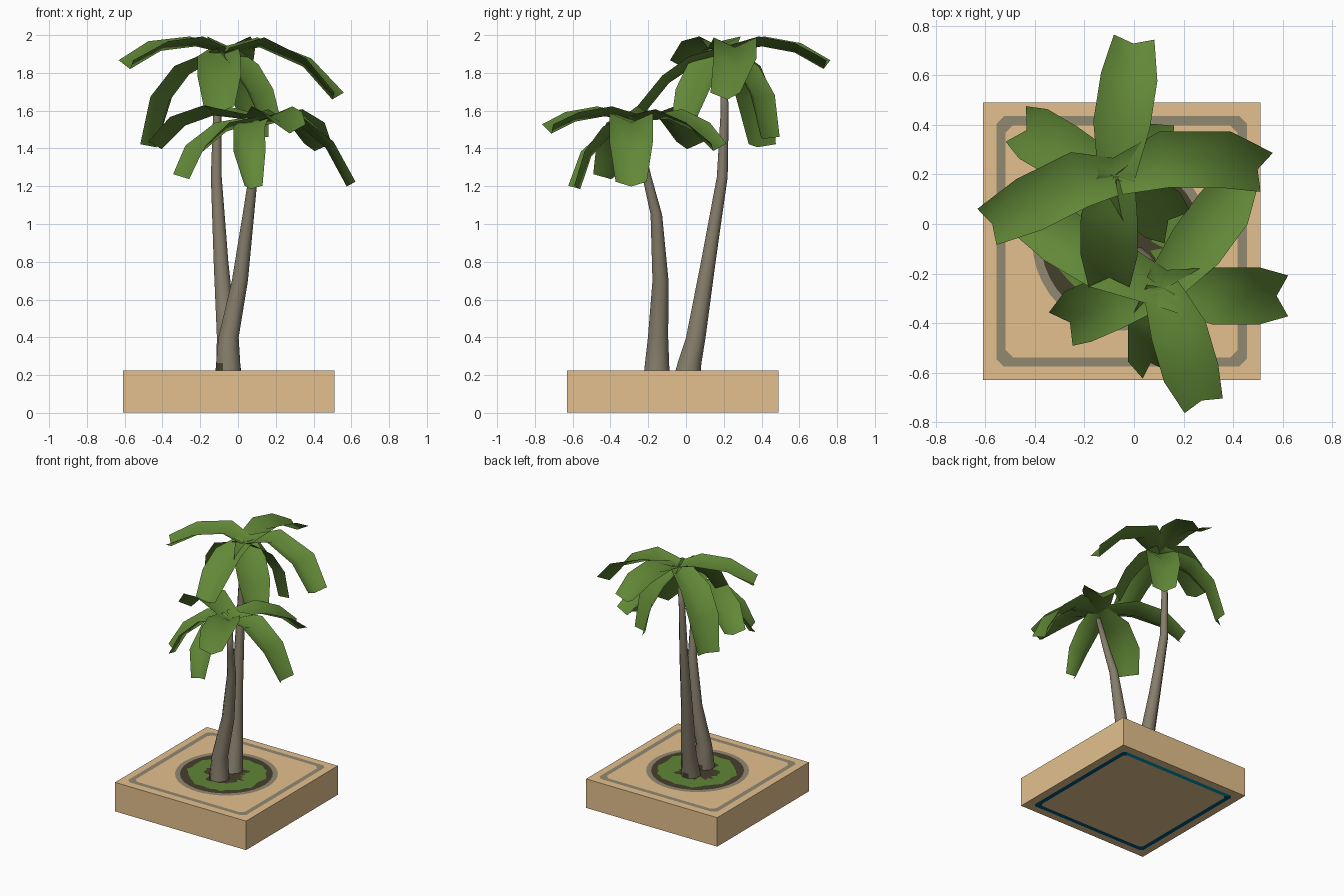
import bpy, math, random
from mathutils import Vector

if "Cube" in bpy.data.objects:
    bpy.data.objects.remove(bpy.data.objects["Cube"])

random.seed(4)
UP = Vector((0, 0, 1))
CX, CY = -0.05, -0.07      # middle of the planter
TOP = 0.225                # planter height


def material(name, r, g, b):
    m = bpy.data.materials.new(name)
    m.diffuse_color = (r, g, b, 1)
    m.use_nodes = True
    m.node_tree.nodes["Principled BSDF"].inputs["Base Color"].default_value = m.diffuse_color
    return m


SAND = material("sand", 0.77, 0.53, 0.27)
GREY = material("grey_stone", 0.285, 0.250, 0.165)
SOIL = material("dark_soil", 0.060, 0.050, 0.024)
GRASS = material("grass", 0.115, 0.240, 0.035)
BARK = material("bark", 0.235, 0.205, 0.145)
LEAF = material("leaf_green", 0.120, 0.245, 0.038)
NAVY = material("navy", 0.0, 0.09, 0.19)
TEAL = material("teal", 0.0, 0.33, 0.48)


def add_mesh(name, verts, faces, mats, ids=None, smooth=False):
    me = bpy.data.meshes.new(name)
    me.from_pydata([tuple(v) for v in verts], [], faces)
    for m in mats:
        me.materials.append(m)
    for i, p in enumerate(me.polygons):
        p.material_index = ids[i] if ids else 0
        p.use_smooth = smooth
    ob = bpy.data.objects.new(name, me)
    bpy.context.collection.objects.link(ob)
    return ob


def rings(name, loops, z, mats, filled=False):
    """Flat bands between successive outlines, one material per band."""
    n = len(loops[0])
    verts = [(x, y, z) for loop in loops for x, y in loop]
    faces, ids = [], []
    for k in range(len(loops) - 1):
        for i in range(n):
            j = (i + 1) % n
            faces.append((k*n + i, k*n + j, (k+1)*n + j, (k+1)*n + i))
            ids.append(k)
    if filled:
        k = len(loops) - 1
        faces.append(tuple(k*n + i for i in range(n)))
        ids.append(len(mats) - 1)
    return add_mesh(name, verts, faces, mats, ids)


def circle(r, n=40, wobble=0.0):
    out = []
    for i in range(n):
        a = 2 * math.pi * i / n
        q = r + random.uniform(-wobble, wobble)
        out.append((CX + q * math.cos(a), CY + q * math.sin(a)))
    return out


def chamfered_square(h, c):
    pts = [(h, -h + c), (h, h - c), (h - c, h), (-h + c, h),
           (-h, h - c), (-h, -h + c), (-h + c, -h), (h - c, -h)]
    return [(CX + x, CY + y) for x, y in pts]


# Planter block
bpy.ops.mesh.primitive_cube_add(size=1, location=(CX, CY, TOP / 2 + 0.0005))
planter = bpy.context.object
planter.name = "planter_block"
planter.scale = (1.12, 1.12, TOP - 0.001)
planter.data.materials.append(SAND)

# Painted border and planting circle on top; border underneath with a teal back side
rings("top_border", [chamfered_square(0.505, 0.03), chamfered_square(0.468, 0.03)],
      TOP + 0.002, [GREY])
rings("planting_circle",
      [circle(0.36), circle(0.325), circle(0.275, wobble=0.015), circle(0.14, wobble=0.04)],
      TOP + 0.002, [GREY, SOIL, GRASS, SOIL], filled=True)
under = rings("underside_border", [chamfered_square(0.50, 0.02), chamfered_square(0.465, 0.02)],
              0.0, [NAVY, TEAL])
under.data.polygons[2].material_index = 1
under.data.flip_normals()


# Trunks: tapered lofts through (x, y, z, radius)
def trunk(name, path, n=8):
    verts, faces, ids = [], [], []
    for x, y, z, r in path:
        for i in range(n):
            a = 2 * math.pi * (i + 0.5) / n
            verts.append((x + r * math.cos(a), y + r * math.sin(a), z))
    for k in range(len(path) - 1):
        for i in range(n):
            j = (i + 1) % n
            faces.append((k*n + i, k*n + j, (k+1)*n + j, (k+1)*n + i))
            ids.append(1 if k == 0 and i in (1, 4) else 0)   # soil on the foot
    faces.append(tuple((len(path) - 1) * n + i for i in range(n)))
    ids.append(0)
    add_mesh(name, verts, faces, [BARK, SOIL], ids, smooth=True)


trunk("tall_trunk", [(-0.05, 0.01, 0.215, 0.073), (-0.052, 0.019, 0.265, 0.068),
                     (-0.06, 0.052, 0.4, 0.056), (-0.09, 0.118, 0.8, 0.042),
                     (-0.115, 0.192, 1.25, 0.031), (-0.11, 0.205, 1.6, 0.023),
                     (-0.08, 0.195, 1.87, 0.018)])
trunk("short_trunk", [(-0.052, -0.155, 0.215, 0.073), (-0.052, -0.153, 0.265, 0.069),
                      (-0.05, -0.148, 0.4, 0.058), (0.01, -0.135, 0.7, 0.046),
                      (0.055, -0.157, 1.05, 0.033), (0.08, -0.207, 1.25, 0.026),
                      (0.11, -0.26, 1.505, 0.019)])


# Leaves: trough-shaped strips following a four-point path
def leaf(name, path, widths):
    pts = [Vector(p) for p in path]
    verts, faces = [], []
    for i, p in enumerate(pts):
        t = (pts[min(i + 1, len(pts) - 1)] - pts[max(i - 1, 0)]).normalized()
        side = t.cross(UP).normalized()
        normal = side.cross(t)
        h = widths[i] / 2
        dip = 0.02 if i == 0 else 0.045
        verts += [p + side * h + normal * 0.008, p - normal * dip,
                  p - side * h + normal * 0.008]
    for i in range(len(pts) - 1):
        for k in (0, 1):
            a = 3 * i + k
            faces.append((a, a + 3, a + 4, a + 1))
    add_mesh(name, verts, faces, [LEAF], smooth=True)


WIDE = (0.15, 0.23, 0.23, 0.165)
SLIM = (0.12, 0.17, 0.17, 0.10)


# Each leaf: three points after the shared crown centre
def crown(name, centre, leaves):
    for label, rest in leaves.items():
        widths = SLIM if (name, label) == ("short", "front") else WIDE
        leaf(f"{name}_{label}_leaf", [centre] + rest, widths)


crown("tall", (-0.07, 0.19, 1.925), {
    "back": [(-0.05, 0.40, 1.985), (-0.02, 0.59, 1.95), (0.0, 0.75, 1.86)],
    "left": [(-0.22, 0.18, 1.985), (-0.42, 0.08, 1.96), (-0.59, -0.01, 1.86)],
    "right": [(0.12, 0.26, 1.98), (0.37, 0.26, 1.87), (0.53, 0.21, 1.69)],
    "back_left": [(-0.28, 0.29, 1.83), (-0.40, 0.36, 1.67), (-0.47, 0.40, 1.42)],
    "front": [(-0.10, 0.03, 1.88), (-0.10, -0.12, 1.78), (-0.10, -0.25, 1.62)],
    "front_right": [(0.03, 0.10, 1.84), (0.11, 0.04, 1.71), (0.17, -0.01, 1.54)],
    "back_right": [(0.01, 0.32, 1.83), (0.06, 0.40, 1.68), (0.09, 0.44, 1.46)],
})
crown("short", (0.11, -0.26, 1.565), {
    "right": [(0.32, -0.29, 1.58), (0.50, -0.29, 1.43), (0.615, -0.29, 1.22)],
    "front_right": [(0.18, -0.43, 1.615), (0.23, -0.60, 1.585), (0.28, -0.73, 1.52)],
    "front_left": [(-0.08, -0.31, 1.53), (-0.22, -0.37, 1.41), (-0.29, -0.42, 1.26)],
    "left": [(-0.13, -0.15, 1.62), (-0.30, -0.05, 1.56), (-0.43, 0.02, 1.43)],
    "back_right": [(0.25, -0.09, 1.60), (0.36, 0.06, 1.53), (0.42, 0.17, 1.42)],
    "front": [(0.06, -0.42, 1.51), (0.06, -0.54, 1.38), (0.08, -0.60, 1.20)],
})
